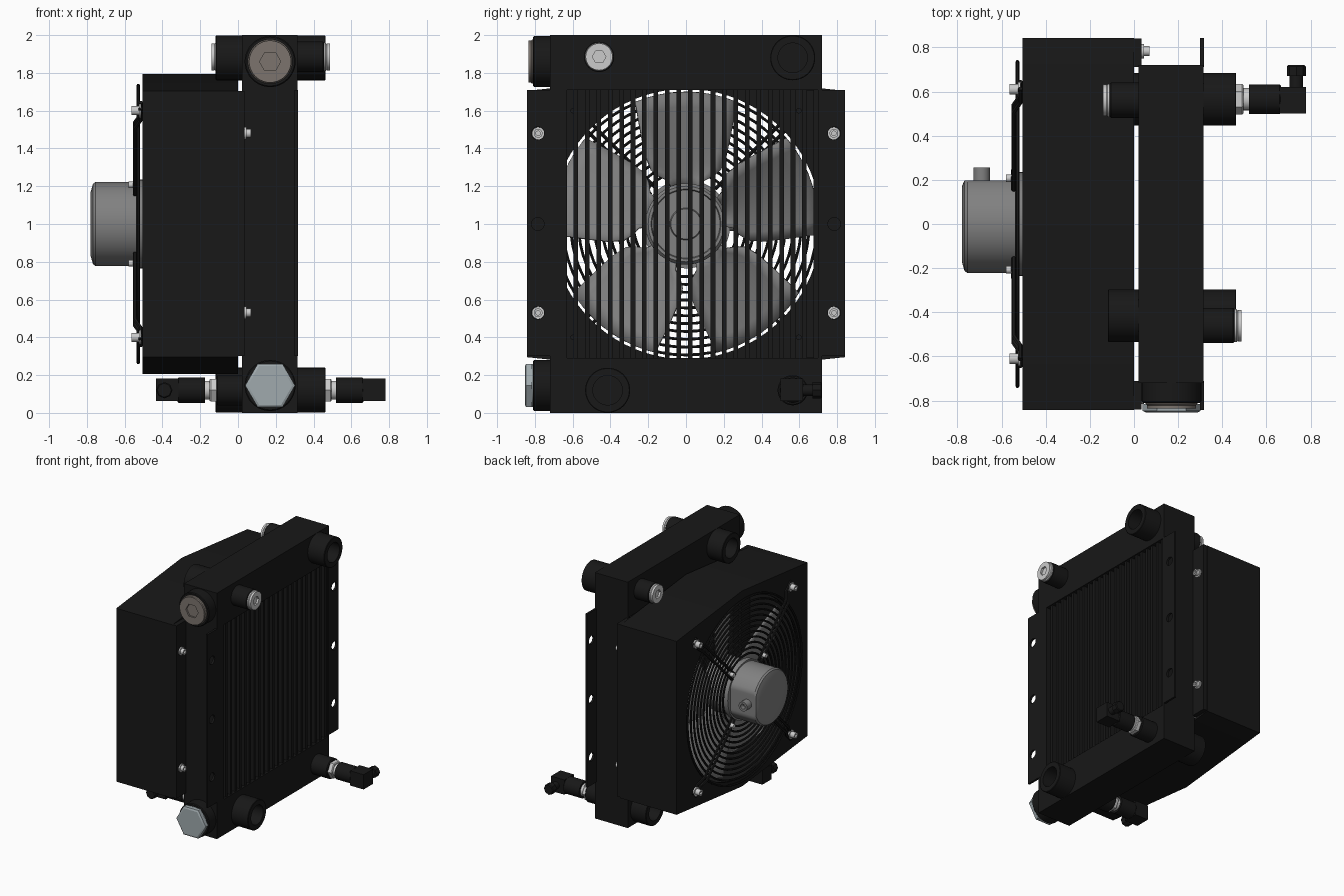
import bpy, bmesh
from math import sin, cos, pi, radians, tan
from mathutils import Matrix, Vector

if "Cube" in bpy.data.objects:
    bpy.data.objects.remove(bpy.data.objects["Cube"])

def material(name, *rgb):
    m = bpy.data.materials.new(name)
    m.diffuse_color = (*rgb, 1)
    m.use_nodes = True
    m.node_tree.nodes["Principled BSDF"].inputs["Base Color"].default_value = m.diffuse_color
    return m

BLACK = material("black_paint", 0.009, 0.009, 0.009)
GREY = material("motor_grey", 0.22, 0.22, 0.22)
STEEL = material("steel", 0.55, 0.55, 0.54)
BRONZE = material("bronze_plug", 0.2, 0.175, 0.155)
ZINC = material("zinc_bolt", 0.35, 0.4, 0.42)
X, NX, NY, Y = (1, 0, 0), (-1, 0, 0), (0, -1, 0), (0, 1, 0)

def finish(name, bm, mat):
    bmesh.ops.remove_doubles(bm, verts=bm.verts, dist=1e-5)
    bmesh.ops.recalc_face_normals(bm, faces=bm.faces)
    me = bpy.data.meshes.new(name)
    bm.to_mesh(me)
    bm.free()
    me.materials.append(mat)
    me.shade_smooth()
    me.set_sharp_from_angle(angle=radians(30))
    ob = bpy.data.objects.new(name, me)
    bpy.context.collection.objects.link(ob)
    return ob

def frame(origin, axis):
    return Matrix.Translation(origin) @ Vector(axis).to_track_quat('Z', 'Y').to_matrix().to_4x4()

def boxes(name, mat, *spans):
    bm = bmesh.new()
    for x0, x1, y0, y1, z0, z1 in spans:
        m = Matrix.Translation(((x0+x1)/2, (y0+y1)/2, (z0+z1)/2)) @ Matrix.Diagonal((x1-x0, y1-y0, z1-z0, 1))
        bmesh.ops.create_cube(bm, size=1, matrix=m)
    return finish(name, bm, mat)

def lathe(name, mat, profile, origin, axis, seg=40):
    # profile holds (distance along axis, radius)
    bm = bmesh.new()
    rings = [[bm.verts.new((r*cos(2*pi*i/seg), r*sin(2*pi*i/seg), t)) for i in range(seg)] for t, r in profile]
    for a, b in zip(rings, rings[1:]):
        for i in range(seg):
            j = (i + 1) % seg
            bm.faces.new((a[i], a[j], b[j], b[i]))
    bm.transform(frame(origin, axis))
    return finish(name, bm, mat)

def cyl(name, mat, r, length, origin, axis, seg=40):
    c = min(0.006, r*0.2)
    return lathe(name, mat, [(0, 0), (0, r), (length-c, r), (length, r-c), (length, 0)], origin, axis, seg)

def circle(r, n=64, cx=0, cy=0):
    return [(cx + r*cos(2*pi*i/n), cy + r*sin(2*pi*i/n)) for i in range(n)]

def from_curve(name, mat, loops, setup, cyclic=True, matrix=Matrix()):
    cu = bpy.data.curves.new(name, 'CURVE')
    setup(cu)
    for pts in loops:
        s = cu.splines.new('POLY')
        s.points.add(len(pts) - 1)
        for p, c in zip(s.points, pts):
            p.co = (*c, 0, 1) if len(c) == 2 else (*c, 1)
        s.use_cyclic_u = cyclic
    tmp = bpy.data.objects.new("temp_curve", cu)
    bpy.context.collection.objects.link(tmp)
    dg = bpy.context.evaluated_depsgraph_get()
    me = bpy.data.meshes.new_from_object(tmp.evaluated_get(dg))
    bm = bmesh.new()
    bm.from_mesh(me)
    bm.transform(matrix)
    bpy.data.objects.remove(tmp)
    bpy.data.meshes.remove(me)
    return finish(name, bm, mat)

def plate(name, mat, loops, depth, origin, axis):
    # flat outline with holes, extruded along axis
    def setup(cu):
        cu.dimensions, cu.fill_mode, cu.extrude = '2D', 'BOTH', depth / 2
    return from_curve(name, mat, loops, setup, True, frame(origin, axis) @ Matrix.Translation((0, 0, depth/2)))

def wire(name, mat, loops, r, cyclic):
    def setup(cu):
        cu.dimensions, cu.fill_mode, cu.bevel_depth, cu.bevel_resolution = '3D', 'FULL', r, 1
        cu.use_fill_caps = True
    return from_curve(name, mat, loops, setup, cyclic)

# Tanks, core frame and tubes
boxes("top_tank", BLACK, (0.02, 0.315, -0.72, 0.72, 1.71, 2))
boxes("bottom_tank", BLACK, (0.02, 0.315, -0.72, 0.72, 0, 0.29))
boxes("core_side_bars", BLACK, (0.02, 0.315, -0.72, -0.63, 0.29, 1.71), (0.02, 0.315, 0.70, 0.72, 0.29, 1.71))
boxes("core_tubes", BLACK, *[(0.03, 0.305, -0.595 + 0.0605*i, -0.571 + 0.0605*i, 0.28, 1.72) for i in range(22)])

# Side channels: pierced outer flange, inner flange and screws
for s in (-1, 1):
    rect = [(s*0.71, 0.3), (s*0.842, 0.3), (s*0.842, 1.71), (s*0.71, 1.71)]
    plate("mounting_flange", BLACK, [rect] + [circle(0.034, 20, s*0.785, z) for z in (0.53, 1.0, 1.48)],
          0.017, (0.3, 0, 0), X)
    y0, y1 = sorted((s*0.71, s*0.84))
    boxes("shroud_flange", BLACK, (0.0, 0.035, y0, y1, 0.3, 1.705))
    for z in (0.53, 1.48):
        lathe("flange_screw", STEEL, [(0, 0), (0, .033), (.01, .033), (.01, .023), (.035, .023), (.035, .012), (.02, .012), (.02, 0)],
              (0.035, s*0.783, z), X, 20)

# Fan shroud with pitched top and bottom
def gable(w, h, e):
    return [(-w, 1-e), (0, 1-h), (w, 1-e), (w, 1+e), (0, 1+h), (-w, 1+e)]
plate("shroud_walls", BLACK, [gable(0.842, 0.795, 0.705), gable(0.825, 0.778, 0.688)], 0.49, (-0.49, 0, 0), X)
plate("shroud_face", BLACK, [gable(0.842, 0.795, 0.705), circle(0.715, 80, 0, 1)], 0.015, (-0.505, 0, 0), X)

# Fan hub and five pitched blades
lathe("fan_hub", GREY, [(0, 0), (0, .215), (.18, .215), (.2, .2), (.2, .185), (.185, .18), (.185, .085), (.2, .08), (.2, 0)],
      (-0.47, 0, 1), X, 48)
bm = bmesh.new()
outline = [(.19, .07), (.25, .10), (.29, .15), (.34, .195), (.42, .225), (.52, .245), (.62, .262), (.70, .275)]
for k in range(5):
    mid = pi/2 + k*2*pi/5
    grid = []
    for r, w in outline:
        row = []
        for i in range(9):
            u = i/4 - 1
            a = mid + u*w/r
            row.append(bm.verts.new((-0.36 + u*w*tan(radians(22)) + 0.03*u*u, r*cos(a), 1 + r*sin(a))))
        grid.append(row)
    for a, b in zip(grid, grid[1:]):
        for i in range(8):
            bm.faces.new((a[i], a[i+1], b[i+1], b[i]))
mod = finish("fan_blades", bm, GREY).modifiers.new("thickness", 'SOLIDIFY')
mod.thickness, mod.offset = 0.01, 0

# Motor can with a flat on one side, base flange and cable gland
motor = lathe("motor", GREY, [(0, 0), (0, .222), (.255, .222), (.268, .212), (.28, .17), (.28, 0)], (-0.5, 0, 1), NX, 64)
for v in motor.data.vertices:
    v.co.y = min(v.co.y, 0.197)
lathe("motor_base", GREY, [(0, 0), (0, .235), (.04, .235), (.04, 0)], (-0.54, 0, 1), X, 48)
lathe("cable_gland", GREY, [(0, 0), (0, .038), (.065, .038), (.065, .02), (.03, .02), (.03, 0)], (-0.69, 0.19, 1), Y, 20)

# Wire guard: rings, paired struts and screws
wire("guard_rings", BLACK, [[(-0.528, y, z+1) for y, z in circle(0.735 - 0.0415*i, 64)] for i in range(12)], 0.0085, True)
for sy in (-1, 1):
    for sz in (-1, 1):
        d, n = Vector((0, sy, sz)).normalized(), Vector((0, -sz, sy)).normalized()
        path = [(.24, -.545), (.74, -.545), (.80, -.515), (.89, -.515)]
        wire("guard_strut", BLACK, [[Vector((x, 0, 1)) + d*r + n*o for r, x in path] for o in (-.022, .022)], 0.011, False)
        head = [(0, 0), (0, .036), (.012, .036), (.012, .024), (.05, .024), (.05, .012), (.03, .012), (.03, 0)]
        lathe("guard_screw", STEEL, head, (-0.513, sy*0.61, 1 + sz*0.6), NX, 20)
        lathe("guard_screw_nut", BLACK, [(0, 0), (0, .015), (.012, .015), (.012, 0)], (-0.492, sy*0.597, 1 + sz*0.6), X, 12)
        lathe("motor_screw", STEEL, [(0, 0), (0, .026), (.01, .026), (.01, .017), (.04, .017), (.04, 0)],
              (-0.54, sy*0.207, 1 + sz*0.207), NX, 16)

def socket_plug(name, mat, r, depth, origin, axis):
    o = Vector(origin)
    cyl(name + "_base", mat, r, depth/2, o, axis)
    plate(name, mat, [circle(r*0.95, 40), circle(r*0.48, 6)], depth/2 + .001, o + Vector(axis)*depth*0.5, axis)

def open_port(origin, axis):
    lathe("open_port", BLACK, [(0, 0), (0, .119), (.145, .119), (.148, .115), (.148, .078), (.03, .078), (.03, 0)], origin, axis, 48)

# Ports on both faces of the tanks; far side is the near side turned half a turn
for axis, x, y_a, y_b in ((X, 0.315, -0.415, 0.565), (NX, 0.03, 0.565, -0.415)):
    s = axis[0]
    open_port((x, y_b, 1.88), axis)
    open_port((x, y_a, 0.12), axis)
    y_p = -0.46 if s > 0 else 0.56
    cyl("plug_boss", BLACK, 0.08, 0.14, (x, y_p, 1.885), axis)
    socket_plug("drain_plug", STEEL, 0.075, 0.03, (x + s*0.14, y_p, 1.885), axis)
    # Temperature switch with angled connector
    cyl("sensor_boss", BLACK, 0.08, 0.145, (x, y_b, 0.12), axis)
    b = x + s*0.145
    cyl("sensor_nut", STEEL, 0.07, 0.035, (b, y_b, 0.12), axis, 6)
    cyl("sensor_collar", STEEL, 0.05, 0.07, (b, y_b, 0.12), axis)
    cyl("sensor_body", BLACK, 0.067, 0.145, (b + s*0.06, y_b, 0.12), axis)
    x0, x1 = sorted((b + s*0.2, b + s*0.32))
    boxes("sensor_connector", BLACK, (x0, x1, y_b-.065, y_b+.055, .062, .182))
    cx = b + s*0.275
    cyl("connector_neck", BLACK, 0.03, 0.13, (cx, y_b, 0.12), (0, s, 0), 20)
    cyl("connector_gland", BLACK, 0.043, 0.05, (cx, y_b + s*0.105, 0.12), (0, s, 0), 8)

# Front end fittings
for z in (1.86, 0.145):
    cyl("end_boss", BLACK, 0.135, 0.1, (0.17, -0.71, z), NY, 48)
socket_plug("end_plug", BRONZE, 0.117, 0.026, (0.17, -0.808, 1.86), NY)
cyl("end_bolt_washer", ZINC, 0.115, 0.012, (0.17, -0.808, 0.145), NY)
lathe("end_bolt", ZINC, [(0, 0), (0, .132), (.03, .132), (.037, .118), (.037, 0)], (0.17, -0.816, 0.145), NY, 6)
